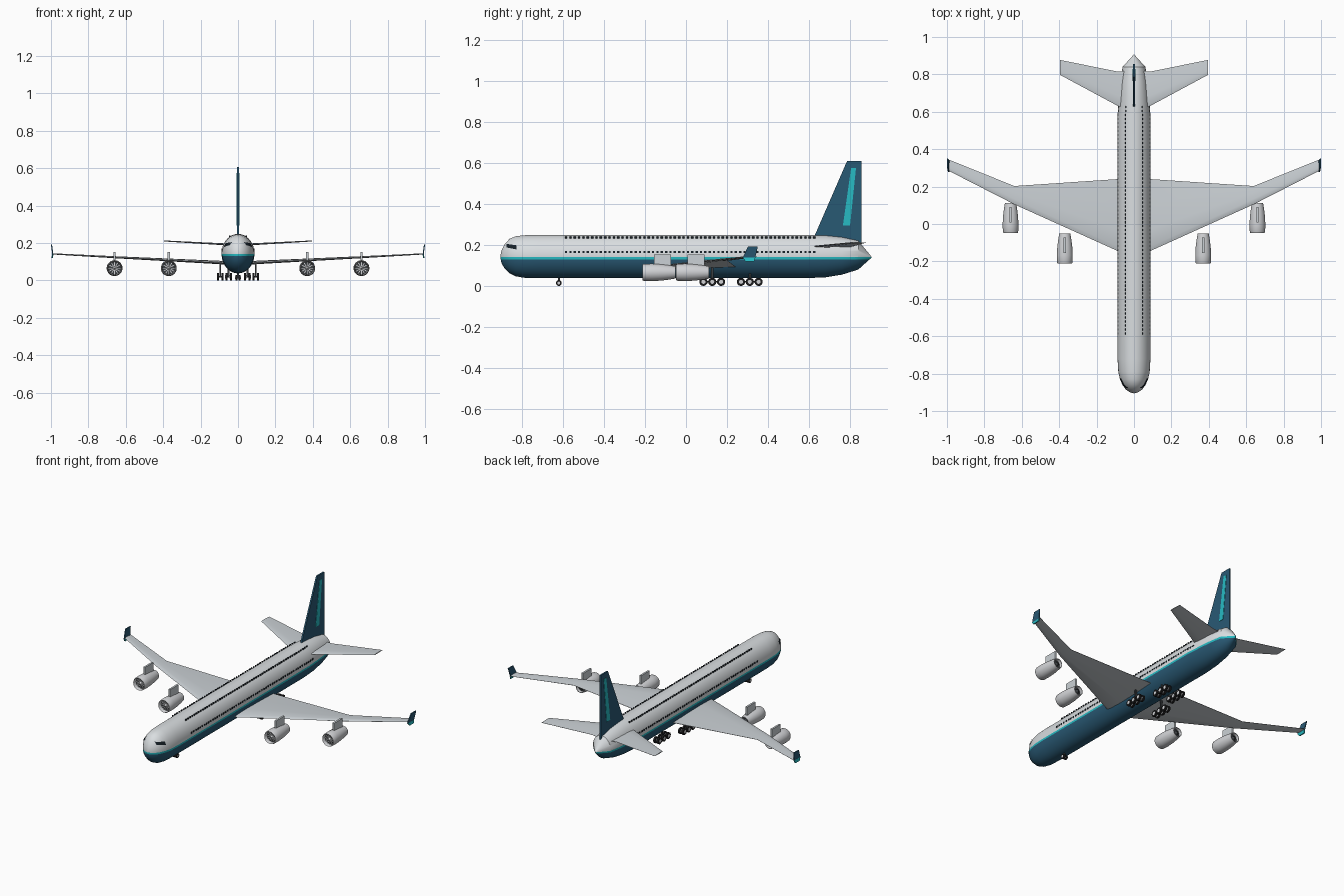
import bpy, bmesh, math
from mathutils import Vector, Matrix

if "Cube" in bpy.data.objects:
    bpy.data.objects.remove(bpy.data.objects["Cube"])


def mat(name, r, g, b):
    m = bpy.data.materials.new(name)
    m.diffuse_color = (r, g, b, 1)
    m.use_nodes = True
    m.node_tree.nodes["Principled BSDF"].inputs["Base Color"].default_value = m.diffuse_color
    return m


WHITE = mat("pale grey", .70, .73, .75)
NAVY = mat("deep blue", .022, .10, .175)
TEAL = mat("teal", .02, .50, .55)
WING = mat("wing grey", .60, .64, .67)
METAL = mat("engine grey", .64, .65, .67)
DARK = mat("dark grey", .045, .05, .055)
GLASS = mat("window black", .008, .014, .02)
TYRE = mat("tyre black", .012, .012, .013)


def finish(name, bm, mats, angle=35, normals=True):
    if normals:
        bmesh.ops.recalc_face_normals(bm, faces=bm.faces)
    me = bpy.data.meshes.new(name)
    bm.to_mesh(me)
    bm.free()
    for m in mats:
        me.materials.append(m)
    me.shade_smooth()
    me.set_sharp_from_angle(angle=math.radians(angle))
    ob = bpy.data.objects.new(name, me)
    bpy.context.collection.objects.link(ob)
    return ob


def loft(rings, bm=None):
    """Skin a row of equal-length closed rings and cap both ends."""
    bm = bm or bmesh.new()
    vs = [[bm.verts.new(p) for p in r] for r in rings]
    n = len(vs[0])
    for a, b in zip(vs, vs[1:]):
        for i in range(n):
            j = (i + 1) % n
            bm.faces.new((a[i], a[j], b[j], b[i]))
    bm.faces.new(vs[0])
    bm.faces.new(vs[-1])
    return bm


def lathe(cx, cy, cz, profile, n=28, bm=None):
    """Rings about the y axis from (y, radius) pairs."""
    return loft([[(cx + r * math.cos(2 * math.pi * i / n), cy + y,
                   cz + r * math.sin(2 * math.pi * i / n)) for i in range(n)]
                 for y, r in profile], bm)


def plate(name, pts, t, m):
    """Thin upright plate: outline points given thickness along x."""
    return finish(name, loft([[(x + d, y, z) for x, y, z in pts] for d in (-t / 2, t / 2)]), [m])


def box(bm, centre, size, rot=Matrix()):
    bmesh.ops.create_cube(bm, size=1, matrix=Matrix.Translation(centre) @ rot @ Matrix.Diagonal((*size, 1)))


# Fuselage stations: y, half width, top, bottom
ST = [(-.905, .002, .146, .136), (-.900, .022, .172, .112), (-.885, .044, .203, .086),
      (-.860, .062, .230, .062), (-.830, .075, .242, .047), (-.790, .084, .247, .040),
      (-.720, .088, .249, .038), (.580, .088, .249, .038), (.680, .081, .246, .042),
      (.760, .074, .238, .055), (.840, .061, .221, .080), (.905, .002, .142, .138)]


def skin_x(y, z):
    """Half width of the fuselage skin at a given y and z."""
    for a, b in zip(ST, ST[1:]):
        if a[0] <= y <= b[0]:
            k = (y - a[0]) / (b[0] - a[0])
            w, t, o = (a[i] + k * (b[i] - a[i]) for i in (1, 2, 3))
            u = (z - (t + o) / 2) / ((t - o) / 2)
            return w * math.sqrt(max(0, 1 - u * u))
    return 0


# Fuselage, cut at the stripe edges and coloured by height
N = 48
bm = loft([[(w * math.cos(2 * math.pi * i / N), y,
             (t + o) / 2 + (t - o) / 2 * math.sin(2 * math.pi * i / N)) for i in range(N)]
           for y, w, t, o in ST])
for z in (.130, .141):
    bmesh.ops.bisect_plane(bm, geom=bm.verts[:] + bm.edges[:] + bm.faces[:], dist=1e-5,
                           plane_co=(0, 0, z), plane_no=(0, 0, 1))
for f in bm.faces:
    z = f.calc_center_median().z
    f.material_index = 0 if z > .141 else 2 if z > .130 else 1
finish("fuselage", bm, [WHITE, NAVY, TEAL])

# Two rows of cabin windows on each side
for name, z in (("upper_windows", .236), ("lower_windows", .166)):
    bm = bmesh.new()
    for i in range(58):
        y = -.585 + i * 1.21 / 57
        for s in (-1, 1):
            box(bm, (s * (skin_x(y, z - .003) - .001), y, z), (.005, .011, .010))
    finish(name, bm, [GLASS])

# Cockpit windows that follow the nose skin
for s, side in ((-1, "left"), (1, "right")):
    bm = bmesh.new()
    rows = []
    for i in range(9):
        k = i / 8
        y = -.874 + .050 * k
        row = []
        for j in range(4):
            lo, hi = .187 - .010 * k, .204 - .007 * k
            z = lo + (hi - lo) * j / 3
            row.append(bm.verts.new((s * (skin_x(y, z) + .003), y - .002, z + .001)))
        rows.append(row)
    for a, b in zip(rows, rows[1:]):
        for j in range(3):
            q = (a[j], b[j], b[j + 1], a[j + 1])
            bm.faces.new(q if s > 0 else q[::-1])
    finish(side + "_cockpit_window", bm, [GLASS], normals=False)

# Wing section: chord fraction, height as a fraction of thickness
FOIL = [(0, 0), (.06, .35), (.3, .5), (.65, .35), (1, .05), (1, -.05), (.65, -.3), (.3, -.42), (.06, -.3)]


def wing(name, stations, s):
    finish(name, loft([[(s * x, le + c * (te - le), z + h * t) for c, h in FOIL]
                       for x, le, te, z, t in stations]), [WING])


for s, side in ((-1, "left"), (1, "right")):
    # Main wing and tailplane: x, leading y, trailing y, z, thickness
    wing(side + "_wing", [(.0, -.184, .243, .090, .022), (.088, -.144, .240, .095, .020),
                          (.64, .105, .203, .123, .012), (.992, .285, .345, .142, .007)], s)
    wing(side + "_tailplane", [(.02, .595, .82, .190, .012), (.088, .632, .815, .194, .011),
                               (.395, .797, .797 + .08, .211, .006)], s)
    # Winglet: blue upper blade and teal lower fin
    plate(side + "_winglet", [(s * .990, .277, .138), (s * .990, .338, .138),
                              (s * .997, .350, .192), (s * .997, .302, .192)], .006, NAVY)
    plate(side + "_winglet_fin", [(s * .990, .277, .138), (s * .990, .338, .138),
                                  (s * .994, .332, .120), (s * .994, .290, .120)], .007, TEAL)

    # Engines
    for label, x, y in (("inner", .37, -.212), ("outer", .66, -.048)):
        p, x, z = side + "_" + label + "_", s * x, .066
        finish(p + "nacelle", lathe(x, y, z, [
            (.03, .033), (.008, .035), (0, .038), (.006, .041), (.045, .0425), (.09, .040),
            (.13, .035), (.160, .030), (.160, .027), (.135, .025)]), [METAL])
        finish(p + "fan", lathe(x, y, z, [(.024, .034), (.029, .034)]), [DARK])
        finish(p + "spinner", lathe(x, y, z, [(.006, .001), (.012, .006), (.025, .010)], 16), [METAL])
        finish(p + "exhaust", lathe(x, y, z, [(.134, .026), (.142, .026), (.143, .014), (.160, .004)]), [DARK])
        bm = bmesh.new()
        for i in range(12):
            r = Matrix.Rotation(i * math.pi / 6, 4, 'Y')
            box(bm, Vector((x, y + .022, z)) + r @ Vector((.021, 0, 0)), (.026, .003, .004), r)
        finish(p + "fan_blades", bm, [METAL])
        plate(p + "pylon", [(x, y + .056, .100), (x, y + .139, .100),
                            (x, y + .139, .153), (x, y + .056, .153)], .012, WING)

# Fin with its slanted stripe
plate("fin", [(0, .625, .240), (0, .785, .608), (0, .855, .608), (0, .855, .195), (0, .80, .195)], .010, NAVY)
plate("fin_stripe", [(0, .765, .295), (0, .805, .575), (0, .829, .575), (0, .800, .295)], .014, TEAL)


# Landing gear
def cylinder_x(bm, c, r, w, n=20):
    bmesh.ops.create_cone(bm, cap_ends=True, segments=n, radius1=r, radius2=r, depth=w,
                          matrix=Matrix.Translation(c) @ Matrix.Rotation(math.pi / 2, 4, 'Y'))


def bogie(name, cx, ys, r, gap, top):
    tyres, hubs, frame = bmesh.new(), bmesh.new(), bmesh.new()
    mid = sum(ys) / len(ys)
    for y in ys:
        for d in (-gap, gap):
            cylinder_x(tyres, (cx + d, y, r), r, .011)
            cylinder_x(hubs, (cx + d, y, r), r * .5, .013, 14)
        cylinder_x(frame, (cx, y, r), .004, gap * 2, 8)
    box(frame, (cx, mid, r), (.007, ys[-1] - ys[0] + .008, .007))
    box(frame, (cx, mid, (r + top) / 2), (.010, .010, top - r))
    finish(name + "_tyres", tyres, [TYRE])
    finish(name + "_hubs", hubs, [METAL])
    finish(name + "_frame", frame, [DARK])


bogie("nose_gear", 0, [-.62], .014, .009, .06)
for s, side in ((-1, "left"), (1, "right")):
    bogie(side + "_wing_gear", s * .095, [.085, .128, .171], .020, .012, .095)
    bogie(side + "_body_gear", s * .050, [.268, .311, .354], .020, .012, .07)
